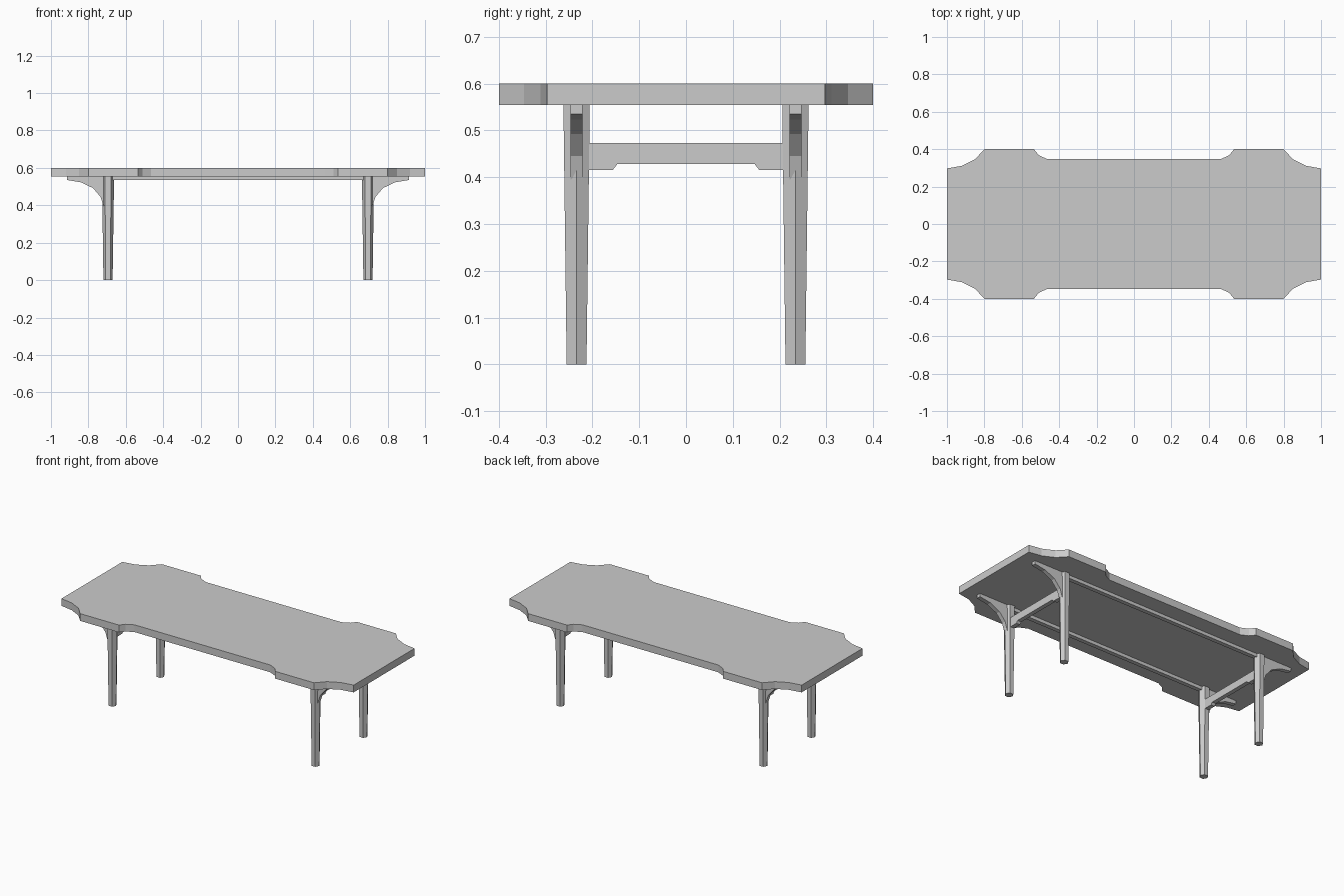
import bpy, bmesh, math
from mathutils import Vector

if "Cube" in bpy.data.objects:
    bpy.data.objects.remove(bpy.data.objects["Cube"])


def prism(name, points, depth):
    """Extrude a closed loop of 3D points along a depth vector."""
    bm = bmesh.new()
    face = bm.faces.new([bm.verts.new(p) for p in points])
    ext = bmesh.ops.extrude_face_region(bm, geom=[face])
    verts = [g for g in ext["geom"] if isinstance(g, bmesh.types.BMVert)]
    bmesh.ops.translate(bm, vec=Vector(depth), verts=verts)
    return finish(name, bm)


def finish(name, bm):
    bmesh.ops.recalc_face_normals(bm, faces=bm.faces)
    mesh = bpy.data.meshes.new(name)
    bm.to_mesh(mesh)
    bm.free()
    obj = bpy.data.objects.new(name, mesh)
    bpy.context.collection.objects.link(obj)
    return obj


TOP, UNDER = 0.6, 0.555
LEG_X, LEG_Y = 0.695, 0.234
BAR = 0.026

# Table top: one quarter of the outline, mirrored around
quarter = [(1.0, 0.297), (0.92, 0.311), (0.85, 0.346), (0.8, 0.4),
           (0.535, 0.4), (0.51, 0.369), (0.465, 0.347)]
half = quarter + [(-x, y) for x, y in reversed(quarter)]
outline = half + [(x, -y) for x, y in reversed(half)]
prism("table_top", [(x, y, UNDER) for x, y in outline], (0, 0, TOP - UNDER))

# Curved bracket profile running outwards from a leg
bracket = [(0.69, UNDER), (0.914, UNDER), (0.914, 0.535), (0.84, 0.523),
           (0.775, 0.492), (0.735, 0.445), (0.719, 0.395), (0.69, 0.395)]

for sy, side in ((-1, "front"), (1, "back")):
    y0 = sy * LEG_Y - BAR / 2
    # Long rail under the top
    prism(side + "_rail", [(x, y0, z) for x, z in
          ((-LEG_X, 0.535), (LEG_X, 0.535), (LEG_X, UNDER), (-LEG_X, UNDER))],
          (0, BAR, 0))
    for sx, end in ((-1, "left"), (1, "right")):
        # Tapered six-sided leg
        bm = bmesh.new()
        rings = [[bm.verts.new((sx * LEG_X + r * math.cos(i * math.pi / 3),
                                sy * LEG_Y + r * math.sin(i * math.pi / 3), z))
                  for i in range(6)] for r, z in ((0.0245, 0), (0.0325, UNDER))]
        for i in range(6):
            j = (i + 1) % 6
            bm.faces.new((rings[0][i], rings[0][j], rings[1][j], rings[1][i]))
        for ring in rings:
            bm.faces.new(ring)
        finish(f"{side}_{end}_leg", bm)
        prism(f"{side}_{end}_bracket", [(sx * x, y0, z) for x, z in bracket],
              (0, BAR, 0))

# Crossbars joining each pair of legs, notched along the bottom
bar_half = [(0.147, 0.428), (0.157, 0.415), (0.22, 0.415), (0.22, 0.473)]
bar = bar_half + [(-y, z) for y, z in reversed(bar_half)]
for sx, end in ((-1, "left"), (1, "right")):
    prism(end + "_crossbar", [(sx * LEG_X - BAR / 2, y, z) for y, z in bar],
          (BAR, 0, 0))
